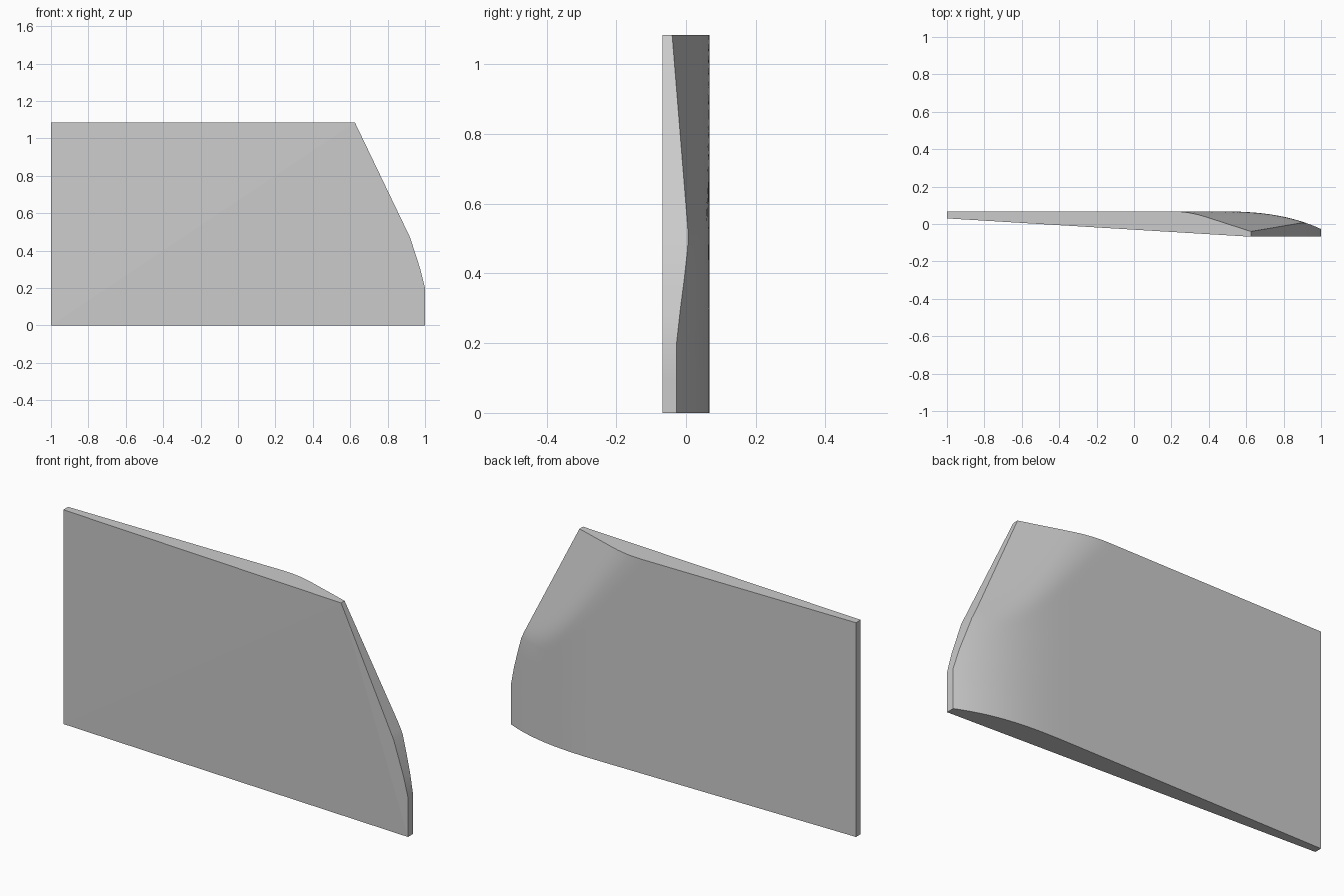
import bpy, bmesh, math

if "Cube" in bpy.data.objects:
    bpy.data.objects.remove(bpy.data.objects["Cube"])

H, YF, YB = 1.085, -0.068, 0.068


def lerp_profile(pts, z):
    for (x0, z0), (x1, z1) in zip(pts, pts[1:]):
        if z <= z1 + 1e-6:
            return x0 + (x1 - x0) * (z - z0) / (z1 - z0)
    return pts[-1][0]


def back_y(x, z):
    # gentle roll-off toward the right end
    roll = YB - 0.095 * max(0, (x - 0.4) / 0.6) ** 2.9
    # slanted facet in the upper right corner
    facet = 0.01 - 0.323 * (x - 0.92) - 0.236 * (z - 0.47)
    # smooth minimum blends the two
    k = 0.01 + 0.02 * max(0, (z - 0.47) / 0.615)
    h = max(k - abs(roll - facet), 0) / k
    return min(roll, facet) - h * h * k / 4


# right-hand outline of the panel as (x, z)
outline = [(1, 0), (1, 0.2), (0.975, 0.3), (0.92, 0.47), (0.625, H)]
zs = [0, 0.1, 0.2, 0.3, 0.38, 0.47] + [0.47 + (H - 0.47) * i / 20 for i in range(1, 21)]
N = 36

bm = bmesh.new()
# curved back skin grid, columns packed toward the right
grid, front_right = [], []
for z in zs:
    xr = lerp_profile(outline, z)
    xs = [-1] + [-0.05 + (xr + 0.05) * i / N for i in range(N + 1)]
    grid.append([bm.verts.new((x, back_y(x, z), z)) for x in xs])
    front_right.append(bm.verts.new((xr, YF, z)))
low_left = bm.verts.new((-1, 0.03, 0))
top_left = bm.verts.new((-1, 0.03, H))

for a, b in zip(grid, grid[1:]):
    for i in range(len(a) - 1):
        bm.faces.new((a[i], b[i], b[i + 1], a[i + 1]))

# right rim
for i in range(len(zs) - 1):
    bm.faces.new((front_right[i], grid[i][-1], grid[i + 1][-1], front_right[i + 1]))

# flat ends and front facets
flat = [
    bm.faces.new([low_left, front_right[0]] + grid[0][::-1]),
    bm.faces.new([top_left, front_right[-1]] + grid[-1][::-1]),
    bm.faces.new([low_left, top_left] + [r[0] for r in reversed(grid)]),
    bm.faces.new(front_right),
    bm.faces.new((low_left, front_right[0], front_right[-1])),
    bm.faces.new((low_left, front_right[-1], top_left)),
]
bmesh.ops.recalc_face_normals(bm, faces=bm.faces)
bm.faces.index_update()
flat_ids = [f.index for f in flat]

mesh = bpy.data.meshes.new("curved_panel")
bm.to_mesh(mesh)
bm.free()
panel = bpy.data.objects.new("curved_panel", mesh)
bpy.context.collection.objects.link(panel)
bpy.context.view_layer.objects.active = panel
panel.select_set(True)
bpy.ops.object.shade_smooth_by_angle(angle=math.radians(30))
for i in flat_ids:
    mesh.polygons[i].use_smooth = False
